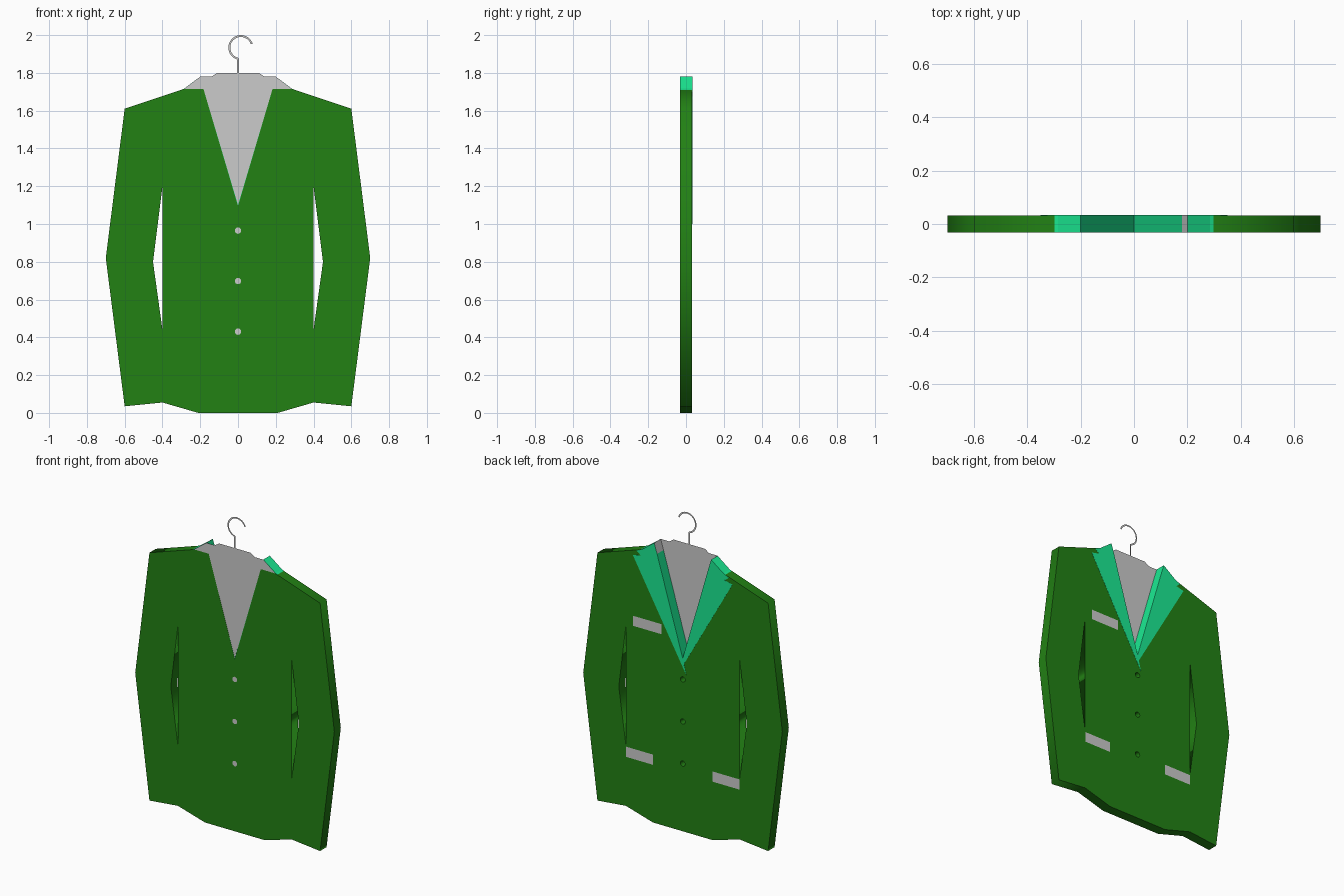
import bpy, bmesh, math

if "Cube" in bpy.data.objects:
    bpy.data.objects.remove(bpy.data.objects["Cube"])

H = 0.0325  # half thickness of the jacket


def material(name, rgb):
    m = bpy.data.materials.new(name)
    m.diffuse_color = (*rgb, 1)
    m.use_nodes = True
    m.node_tree.nodes["Principled BSDF"].inputs["Base Color"].default_value = m.diffuse_color
    return m


green = material("green_cloth", (0.016, 0.22, 0.007))
teal = material("teal_lining", (0.011, 0.82, 0.29))
grey = material("grey_lining", (0.8, 0.8, 0.8))


def finish(name, mesh, mats=()):
    ob = bpy.data.objects.new(name, mesh)
    bpy.context.collection.objects.link(ob)
    for m in mats:
        mesh.materials.append(m)
    return ob


def mirrored(half):
    """Close a right-hand outline with its mirror image."""
    return half + [(-x, z) for x, z in reversed(half) if abs(x) > 1e-6]


def circle(cx, cz, r, n=16):
    return [(cx + r * math.cos(2 * math.pi * i / n),
             cz + r * math.sin(2 * math.pi * i / n)) for i in range(n)]


def flat(name, outlines, y):
    """Flat faces in the x-z plane."""
    bm = bmesh.new()
    for pts in outlines:
        bm.faces.new([bm.verts.new((x, y, z)) for x, z in pts])
    if y > 0:
        bmesh.ops.reverse_faces(bm, faces=bm.faces)
    bmesh.ops.triangulate(bm, faces=[f for f in bm.faces if len(f.verts) > 4])
    mesh = bpy.data.meshes.new(name)
    bm.to_mesh(mesh)
    return finish(name, mesh)


def slab(name, outlines, mat):
    """Extruded outline with holes, made from a filled 2D curve."""
    cu = bpy.data.curves.new(name + "_curve", 'CURVE')
    cu.dimensions, cu.fill_mode, cu.extrude = '2D', 'BOTH', H
    for pts in outlines:
        sp = cu.splines.new('POLY')
        sp.points.add(len(pts) - 1)
        for p, (x, z) in zip(sp.points, pts):
            p.co = (x, z, 0, 1)
        sp.use_cyclic_u = True
    tmp = bpy.data.objects.new(name + "_tmp", cu)
    bpy.context.collection.objects.link(tmp)
    bpy.context.view_layer.update()
    mesh = bpy.data.meshes.new_from_object(
        tmp.evaluated_get(bpy.context.evaluated_depsgraph_get()))
    bpy.data.objects.remove(tmp)
    for v in mesh.vertices:
        x, y, z = v.co
        v.co = (x, -z, y)
    mesh.materials.clear()
    return finish(name, mesh, [mat])


def prism(name, pts, y0, y1, mats):
    bm = bmesh.new()
    front = [bm.verts.new((x, y0, z)) for x, z in pts]
    back = [bm.verts.new((x, y1, z)) for x, z in pts]
    bm.faces.new(front)
    bm.faces.new(back[::-1])
    n = len(pts)
    for i in range(n):
        j = (i + 1) % n
        f = bm.faces.new((front[i], front[j], back[j], back[i]))
        # grey patch at the top of one inner wall
        if len(mats) > 1 and i == 0:
            f.material_index = 1
    bmesh.ops.recalc_face_normals(bm, faces=bm.faces)
    bmesh.ops.triangulate(bm, faces=[f for f in bm.faces if len(f.verts) > 4])
    mesh = bpy.data.meshes.new(name)
    bm.to_mesh(mesh)
    return finish(name, mesh, mats)


# Jacket body and sleeves, with arm gaps and buttonholes
body = mirrored([(0, 1.095), (0.183, 1.715), (0.285, 1.715), (0.6, 1.61),
                 (0.7, 0.82), (0.6, 0.035), (0.4, 0.055), (0.21, 0)])
gap = [(0.4, 1.2), (0.45, 0.8), (0.4, 0.44)]
buttons = [circle(0, z, 0.017) for z in (0.965, 0.698, 0.43)]
slab("jacket_body", [body, gap, [(-x, z) for x, z in gap]] + buttons, green)

# Buttons closing the holes at the front
flat("buttons", buttons, -H)

# Lining seen in the neck opening
flat("neck_lining", [mirrored([(0, 1.1), (0.183, 1.715), (0.285, 1.715),
                               (0.2, 1.78), (0.14, 1.78), (0.13, 1.777),
                               (0.11, 1.8)])], -H)

# Notched lapels on the +y face; one overlaps the other at the bottom
inner = [(0.2, 1.78), (0.18, 1.715), (0, 1.1)]
outer = [(0.35, 1.662), (0.295, 1.675), (0.325, 1.698), (0.285, 1.717)]
prism("lapel_right", inner + [(-0.025, 1.0)] + outer,
      -H + 0.001, H + 0.001, [teal, grey])
prism("lapel_left", [(-x, z) for x, z in inner + [(0, 1.05)] + outer],
      -H + 0.001, H + 0.0008, [teal])


# Pocket flaps
def rect(x0, x1, z0, z1):
    return [(x0, z0), (x1, z0), (x1, z1), (x0, z1)]


flat("pockets", [rect(0.15, 0.35, 1.213, 1.277), rect(0.21, 0.4, 0.367, 0.432),
                 rect(-0.4, -0.21, 0.372, 0.437)], H + 0.001)

# Flat hanger hook: stem, then an open ring
path = [(0, 1.795), (0, 1.873)]
for i in range(25):
    a = math.radians(256 - 238 * i / 24)
    path.append((0.015 + 0.061 * math.cos(a), 1.934 + 0.061 * math.sin(a)))
bm = bmesh.new()
pairs = []
for i, (x, z) in enumerate(path):
    p, q = path[max(i - 1, 0)], path[min(i + 1, len(path) - 1)]
    dx, dz = q[0] - p[0], q[1] - p[1]
    k = 0.005 / math.hypot(dx, dz)
    pairs.append([bm.verts.new((x - s * dz * k, -H, z + s * dx * k)) for s in (-1, 1)])
for (a, b), (c, d) in zip(pairs, pairs[1:]):
    bm.faces.new((a, c, d, b))
mesh = bpy.data.meshes.new("hanger_hook")
bm.to_mesh(mesh)
finish("hanger_hook", mesh)
